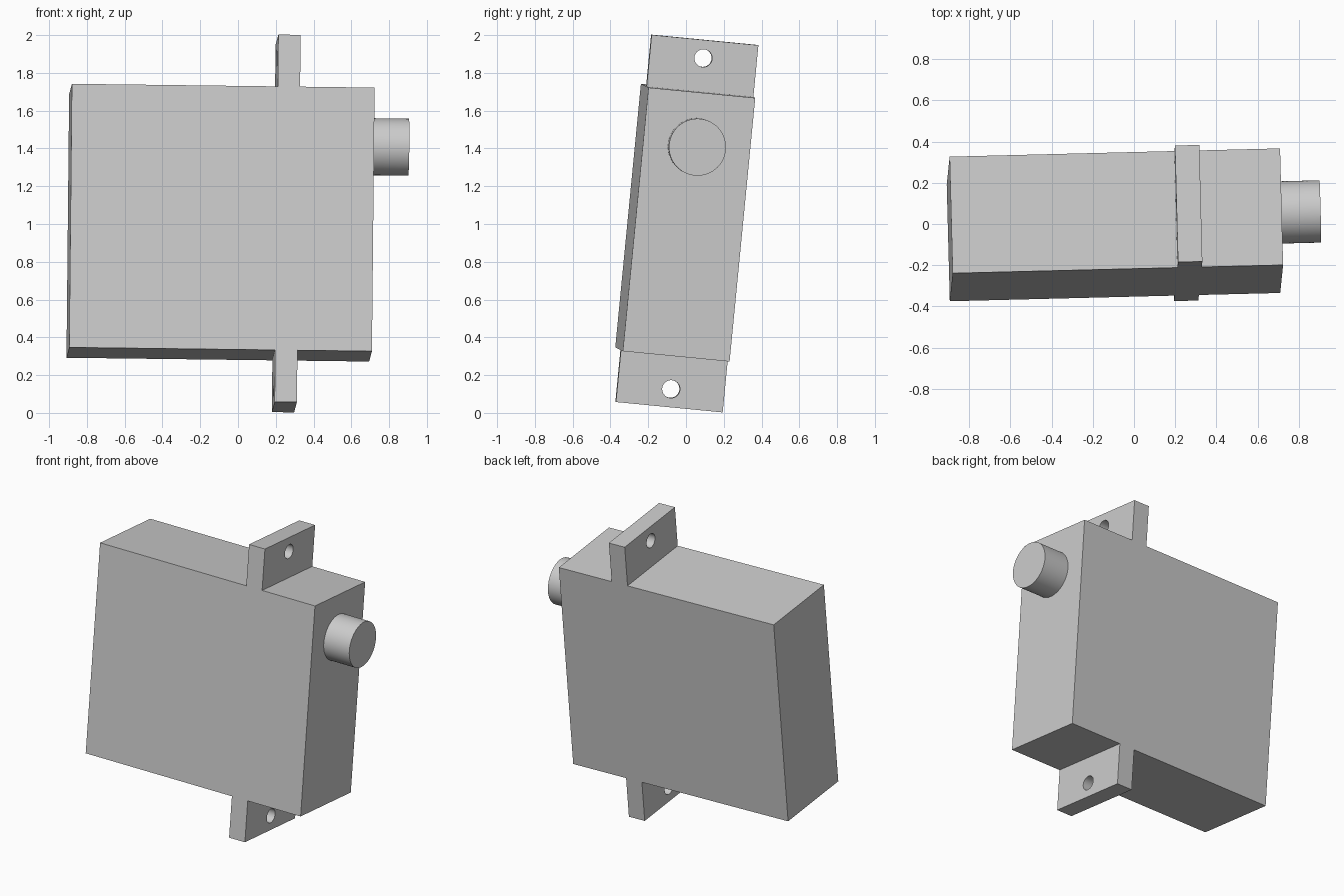
import bpy
import bmesh
from math import pi, radians
from mathutils import Matrix, Euler

cube = bpy.data.objects.get("Cube")
if cube:
    bpy.data.objects.remove(cube, do_unlink=True)

# Single plain grey
grey = bpy.data.materials.new("light_grey")
grey.use_nodes = True
colour = (0.6, 0.6, 0.6, 1)
grey.diffuse_color = colour
grey.node_tree.nodes["Principled BSDF"].inputs["Base Color"].default_value = colour

# The whole unit leans slightly about its centre
TILT = Matrix.Translation((-0.0925, -0.004, 1.007)) @ Euler((-0.0967, 0.0125, 0.025)).to_matrix().to_4x4()

LENGTH, THICK, HEIGHT = 1.603, 0.568, 1.402
TAB_X, TAB_WIDTH, TAB_SPAN = 0.348, 0.118, 1.953


def add_object(name, bm):
    bmesh.ops.recalc_face_normals(bm, faces=bm.faces)
    mesh = bpy.data.meshes.new(name)
    bm.to_mesh(mesh)
    bm.free()
    mesh.materials.append(grey)
    obj = bpy.data.objects.new(name, mesh)
    bpy.context.collection.objects.link(obj)
    obj.matrix_world = TILT
    return obj


def cylinder_x(name, radius, x0, x1, z):
    bm = bmesh.new()
    place = Matrix.Translation(((x0 + x1) / 2, 0, z)) @ Matrix.Rotation(pi / 2, 4, 'Y')
    bmesh.ops.create_cone(bm, cap_ends=True, segments=64, radius1=radius,
                          radius2=radius, depth=x1 - x0, matrix=place)
    return add_object(name, bm)


# Housing and mounting tabs: one side outline extruded through the thickness
hx, hz = LENGTH / 2, HEIGHT / 2
t0, t1, tz = TAB_X - TAB_WIDTH / 2, TAB_X + TAB_WIDTH / 2, TAB_SPAN / 2
upper = [(-hx, hz), (t0, hz), (t0, tz), (t1, tz), (t1, hz), (hx, hz)]
outline = upper + [(x, -z) for x, z in reversed(upper)]
bm = bmesh.new()
face = bm.faces.new([bm.verts.new((x, -THICK / 2, z)) for x, z in outline])
side = bmesh.ops.extrude_face_region(bm, geom=[face])
bmesh.ops.translate(bm, vec=(0, THICK, 0),
                    verts=[v for v in side["geom"] if isinstance(v, bmesh.types.BMVert)])
housing = add_object("housing_with_tabs", bm)

# Screw holes through both tabs
for label, sign in (("upper", 1), ("lower", -1)):
    cutter = cylinder_x(label + "_hole_cutter", 0.047, t0 - 0.1, t1 + 0.1, sign * 0.88)
    cutter.hide_render = True
    cutter.hide_viewport = True
    cut = housing.modifiers.new(label + "_screw_hole", 'BOOLEAN')
    cut.operation = 'DIFFERENCE'
    cut.solver = 'EXACT'
    cut.object = cutter

# Bake the holes into the housing and drop the cutters
bpy.context.view_layer.update()
evaluated = housing.evaluated_get(bpy.context.evaluated_depsgraph_get())
drilled = bpy.data.meshes.new_from_object(evaluated)
cutters = [m.object for m in housing.modifiers]
housing.modifiers.clear()
housing.data = drilled
for cutter in cutters:
    bpy.data.objects.remove(cutter, do_unlink=True)

# Output shaft
shaft = cylinder_x("output_shaft", 0.151, hx - 0.01, 0.992, 0.414)

# Smooth round walls, keep hard edges
for obj in (housing, shaft):
    bpy.ops.object.select_all(action='DESELECT')
    obj.select_set(True)
    bpy.context.view_layer.objects.active = obj
    bpy.ops.object.shade_smooth_by_angle(angle=radians(30))
